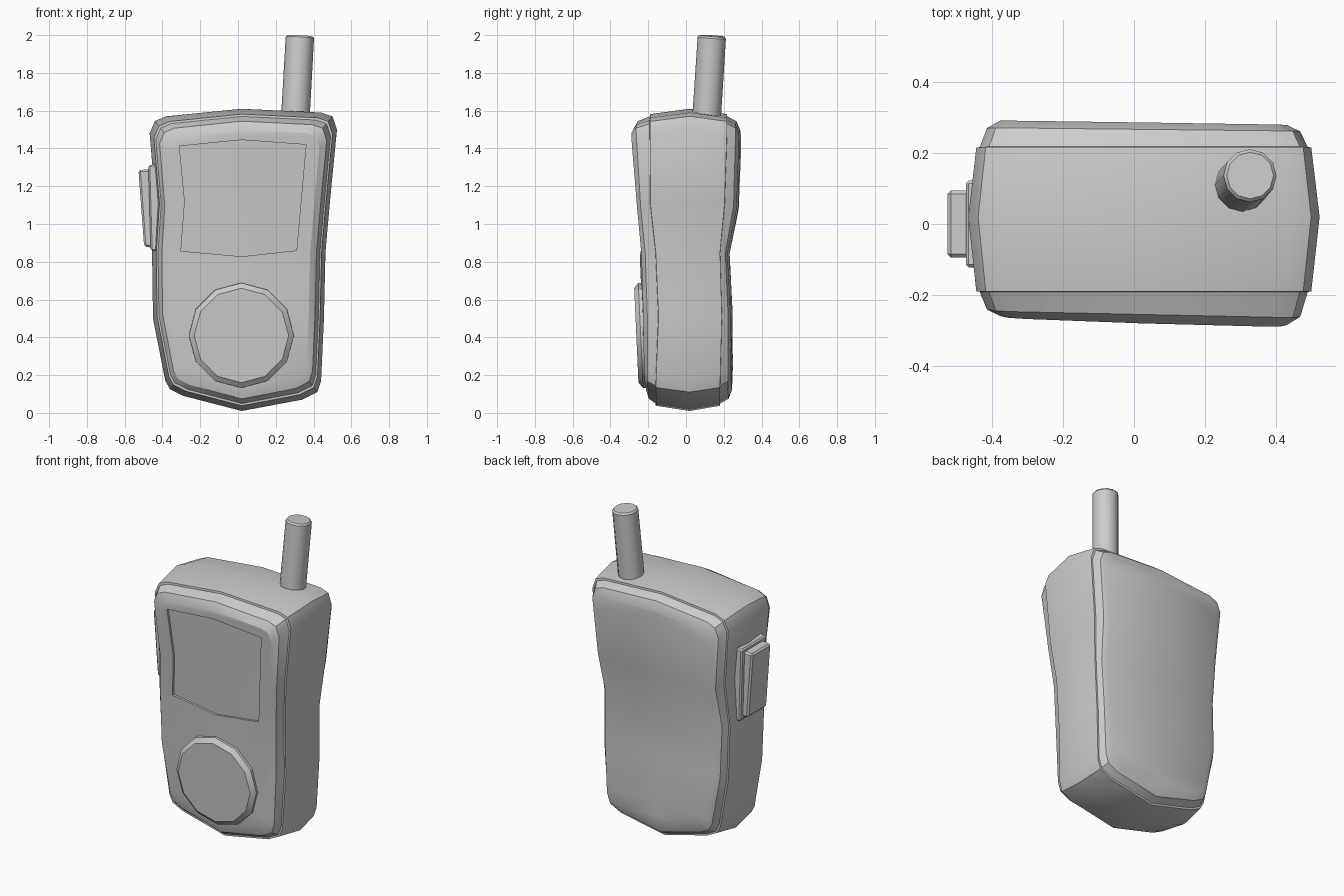
import bpy, bmesh, math
from mathutils import Vector

old = bpy.data.objects.get("Cube")
if old:
    bpy.data.objects.remove(old, do_unlink=True)

grey = bpy.data.materials.new("plain grey")
grey.use_nodes = True
grey.diffuse_color = (0.6, 0.6, 0.6, 1)
grey.node_tree.nodes["Principled BSDF"].inputs["Base Color"].default_value = (0.6, 0.6, 0.6, 1)

CX, CZ = 0.02, 0.8
KEYS = [0.15, 0.5, 0.85, 1.12, 1.5]
FRONT = [-0.21, -0.215, -0.225, -0.25, -0.28]
BACK = [0.243, 0.243, 0.225, 0.283, 0.287]
SEAM_FRONT = [-0.16, -0.145, -0.16, -0.19, -0.19]
SEAM_BACK = [0.18, 0.19, 0.18, 0.205, 0.217]
BULGE = [0.0, 0.015, 0.02, 0.008, 0.0]


def along(table, z):
    """Interpolate a depth table over height."""
    if z <= KEYS[0]:
        return table[0]
    for i in range(len(KEYS) - 1):
        if z <= KEYS[i + 1]:
            t = (z - KEYS[i]) / (KEYS[i + 1] - KEYS[i])
            return table[i] + t * (table[i + 1] - table[i])
    return table[-1]


def front_y(x, z):
    return along(FRONT, z) - 0.03 * x - along(BULGE, z) * max(0, 1 - abs(x - CX) / 0.36)


def back_y(x, z):
    return along(BACK, z) - 0.015 * x + along(BULGE, z) * 0.3 * max(0, 1 - abs(x - CX) / 0.36)


def finish(bm, name, angle=30):
    bmesh.ops.recalc_face_normals(bm, faces=bm.faces)
    mesh = bpy.data.meshes.new(name)
    bm.to_mesh(mesh)
    bm.free()
    mesh.materials.append(grey)
    ob = bpy.data.objects.new(name, mesh)
    bpy.context.collection.objects.link(ob)
    bpy.ops.object.select_all(action='DESELECT')
    bpy.context.view_layer.objects.active = ob
    ob.select_set(True)
    bpy.ops.object.shade_smooth_by_angle(angle=math.radians(angle))
    return ob


def bridge(bm, a, b):
    n = len(a)
    for i in range(n):
        bm.faces.new((a[i], a[(i + 1) % n], b[(i + 1) % n], b[i]))


# Body outline as left and right edge points, from top to bottom
LEFT = [(-0.38, 1.57), (-0.44, 1.545), (-0.468, 1.48), (-0.437, 1.12), (-0.455, 0.85),
        (-0.45, 0.5), (-0.385, 0.17), (-0.36, 0.125), (-0.29, 0.09)]
RIGHT = [(0.44, 1.59), (0.50, 1.57), (0.524, 1.50), (0.487, 1.12), (0.463, 0.85),
         (0.455, 0.5), (0.44, 0.17), (0.42, 0.11), (0.34, 0.07)]
OUTLINE = [(CX, 1.61)] + RIGHT + [(CX, 0.01)] + LEFT[::-1]
N = len(LEFT)


def ring(bm, inset, depth):
    verts = []
    for x, z in OUTLINE:
        x = CX + (x - CX) * (1 - 0.8 * inset / 0.48)
        z = CZ + (z - CZ) * (1 - inset / 0.8)
        verts.append(bm.verts.new((x, depth(x, z), z)))
    return verts


def cap(bm, loop, depth):
    """Close a ring with rows that run through a centre column."""
    right, left = loop[1:N + 1], loop[:N + 1:-1]
    mid = []
    for r, l in zip(right, left):
        z = (r.co.z + l.co.z) / 2
        mid.append(bm.verts.new((CX, depth(CX, z), z)))
    for side in (right, left):
        bm.faces.new((loop[0], side[0], mid[0]))
        bm.faces.new((loop[N + 1], side[-1], mid[-1]))
        for i in range(N - 1):
            bm.faces.new((mid[i], side[i], side[i + 1], mid[i + 1]))


# Body: middle band with a stepped shell on the front and the back
bm = bmesh.new()
middle = ring(bm, 0, lambda x, z: 0.02)
for seam, face in ((SEAM_FRONT, front_y), (SEAM_BACK, back_y)):
    def between(t):
        return lambda x, z: along(seam, z) * (1 - t) + face(x, z) * t
    last = middle
    for inset, t in ((0.028, 0), (0.040, 0.02), (0.065, 0.72), (0.11, 1)):
        nxt = ring(bm, inset, between(t))
        bridge(bm, last, nxt)
        last = nxt
    cap(bm, last, face)
body = finish(bm, "body")

# Screen recess cut into the front
bm = bmesh.new()
floor, outer = [], []
for row in (((-0.31, 1.412), (CX, 1.445), (0.36, 1.42)),
            ((-0.282, 1.12), (CX, 1.12), (0.333, 1.12)),
            ((-0.302, 0.857), (CX, 0.828), (0.31, 0.86))):
    floor.append([bm.verts.new((x, front_y(x, z) + 0.014, z)) for x, z in row])
    outer.append([bm.verts.new((x, -0.5, z)) for x, z in row])
for g in (floor, outer):
    for i in range(2):
        for j in range(2):
            bm.faces.new((g[i][j], g[i][j + 1], g[i + 1][j + 1], g[i + 1][j]))


def border(g):
    return g[0] + [g[1][2]] + g[2][::-1] + [g[1][0]]


bridge(bm, border(floor), border(outer))
cutter = finish(bm, "screen_cutter")
cutter.hide_render = True
mod = body.modifiers.new("screen_recess", 'BOOLEAN')
mod.operation = 'DIFFERENCE'
mod.solver = 'EXACT'
mod.object = cutter
bpy.context.view_layer.objects.active = body
# Cut first, then shade, so that the recess edges stay sharp
while body.modifiers[0] != mod:
    bpy.ops.object.modifier_move_up(modifier=mod.name)
bpy.ops.object.modifier_apply(modifier=mod.name)
bpy.data.objects.remove(cutter, do_unlink=True)
bpy.ops.object.select_all(action='DESELECT')
body.select_set(True)
bpy.ops.object.shade_smooth_by_angle(angle=math.radians(30))

# Round dial with a chamfered rim, tilted slightly with the front
bm = bmesh.new()
loops = []
for r, y in ((0.28, -0.17), (0.278, -0.24), (0.25, -0.263)):
    loop = []
    for k in range(12):
        a = k * math.tau / 12
        x, z = r * math.sin(a), r * math.cos(a)
        loop.append(bm.verts.new((0.018 + x, y - 0.045 * z, 0.41 + z)))
    loops.append(loop)
bridge(bm, loops[0], loops[1])
bridge(bm, loops[1], loops[2])
for loop in (loops[0], loops[2]):
    bm.faces.new(loop)
finish(bm, "dial")

# Antenna leaning to the left and back, with a softened tip
bm = bmesh.new()
base, tip = Vector((0.30, 0.105, 1.5)), Vector((0.328, 0.137, 1.996))
axis = tip - base
turn = Vector((0, 0, 1)).rotation_difference(axis)
loops = []
for t, r in ((0, 0.076), (0.98, 0.075), (1, 0.066)):
    loops.append([bm.verts.new(base + axis * t + turn @ Vector(
        (r * math.cos(k * math.tau / 12), r * math.sin(k * math.tau / 12), 0))) for k in range(12)])
bridge(bm, loops[0], loops[1])
bridge(bm, loops[1], loops[2])
for loop in (loops[0], loops[2]):
    bm.faces.new(loop)
finish(bm, "antenna", 40)


# Side button and its backing plate on the right side
def side_block(name, profile, half_depth, bevel):
    bm = bmesh.new()
    loops = [[bm.verts.new((x, y, z)) for x, z in profile] for y in (-half_depth, half_depth)]
    bridge(bm, *loops)
    for loop in loops:
        bm.faces.new(loop)
    bmesh.ops.bevel(bm, geom=bm.edges[:], offset=bevel, segments=1, affect='EDGES')
    finish(bm, name)


side_block("button_plate", [(-0.475, 1.31), (-0.40, 1.325), (-0.40, 0.85), (-0.462, 0.86)], 0.123, 0.008)
side_block("side_button", [(-0.527, 1.285), (-0.42, 1.295), (-0.42, 0.872), (-0.497, 0.88)], 0.095, 0.01)
